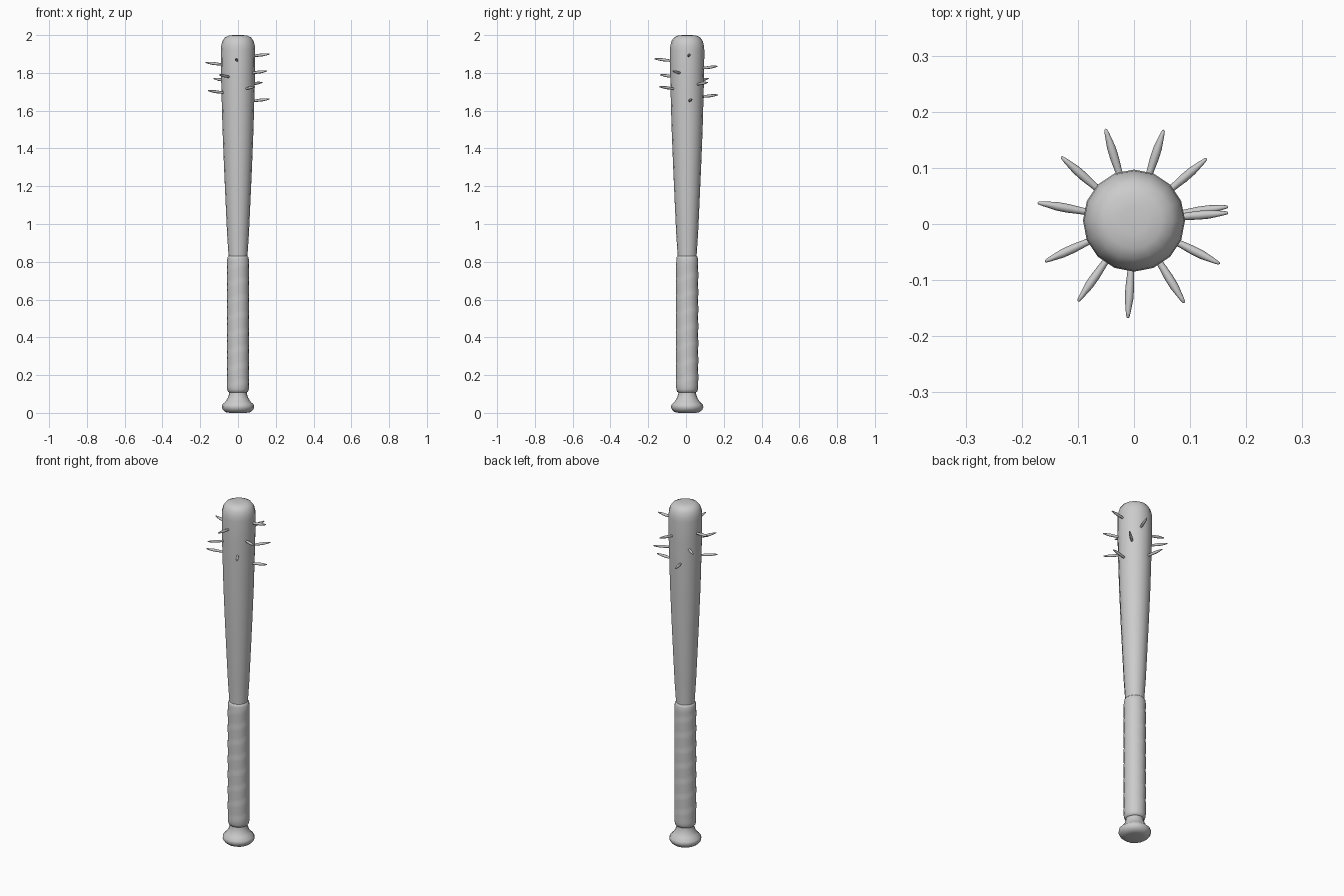
import bpy, bmesh, math
from mathutils import Vector

if "Cube" in bpy.data.objects:
    bpy.data.objects.remove(bpy.data.objects["Cube"])

CY = 0.006      # bat axis, slightly behind the origin
SIDES = 16


def make_object(name, bm, angle=50):
    bmesh.ops.remove_doubles(bm, verts=bm.verts, dist=1e-5)
    bmesh.ops.recalc_face_normals(bm, faces=bm.faces)
    me = bpy.data.meshes.new(name)
    bm.to_mesh(me)
    bm.free()
    ob = bpy.data.objects.new(name, me)
    bpy.context.collection.objects.link(ob)
    bpy.ops.object.select_all(action='DESELECT')
    ob.select_set(True)
    bpy.context.view_layer.objects.active = ob
    bpy.ops.object.shade_smooth_by_angle(angle=math.radians(angle))
    return ob


def lathe(name, profile, wobble=None, sides=SIDES):
    """Rings around the bat axis from (radius, z) points, capped at both ends."""
    bm = bmesh.new()
    rings = []
    for r, z in profile:
        ring = []
        for i in range(sides):
            a = 2 * math.pi * i / sides
            rr = r + (wobble(a, z) if wobble else 0)
            ring.append(bm.verts.new((rr * math.cos(a), CY + rr * math.sin(a), z)))
        rings.append(ring)
    for lo, hi in zip(rings, rings[1:]):
        for i in range(sides):
            j = (i + 1) % sides
            bm.faces.new((lo[i], lo[j], hi[j], hi[i]))
    bm.faces.new(rings[0][::-1])
    bm.faces.new(rings[-1])
    return make_object(name, bm)


# Wooden body with knob, handle and barrel
lathe("bat_body", [
    (0.045, 0.0), (0.066, 0.004), (0.080, 0.016), (0.086, 0.030), (0.083, 0.044),
    (0.066, 0.060), (0.055, 0.078), (0.047, 0.100), (0.046, 0.13), (0.047, 0.50),
    (0.050, 0.83), (0.058, 0.95), (0.065, 1.10), (0.074, 1.30), (0.082, 1.50),
    (0.087, 1.68), (0.090, 1.80), (0.091, 1.92), (0.089, 1.945), (0.082, 1.970),
    (0.069, 1.988), (0.050, 1.997), (0.025, 2.0)])


# Wrapped grip with faint spiral ridges
def ridge(a, z):
    if 0.14 < z < 0.80:
        return 0.0025 * ((z / 0.09 - a / (2 * math.pi)) % 1.0 - 0.5)
    return 0


grip = [(0.046, 0.108), (0.053, 0.112), (0.057, 0.125)]
grip += [(0.0585, 0.14 + 0.015 * i) for i in range(45)]
grip += [(0.057, 0.815), (0.055, 0.825), (0.049, 0.832)]
lathe("grip_wrap", grip, ridge)

# Spikes spiralling down the barrel: tip positions
tips = [(0.168, 0.020, 1.90), (-0.011, -0.168, 1.875), (-0.172, 0.038, 1.855),
        (0.053, 0.168, 1.835), (0.153, -0.071, 1.81), (-0.100, -0.138, 1.79),
        (-0.130, 0.120, 1.77), (0.130, 0.117, 1.75), (0.090, -0.141, 1.727),
        (-0.159, -0.067, 1.706), (-0.051, 0.170, 1.684), (0.168, 0.031, 1.662)]
spike_profile = [(0.0, 0.0), (0.0015, 0.0025), (0.010, 0.0042), (0.035, 0.0076),
                 (0.055, 0.0078), (0.080, 0.0062), (0.105, 0.0060)]


def spike(name, tip):
    tip = Vector(tip)
    out = Vector((tip.x, tip.y - CY, 0)).normalized()
    axis = (out + Vector((0, 0, 0.12))).normalized()
    u = axis.cross(Vector((0, 0, 1))).normalized()
    v = axis.cross(u)
    bm = bmesh.new()
    rings = []
    for d, r in spike_profile[1:]:
        rings.append([bm.verts.new(tip - axis * d + r * (u * math.cos(t) + v * math.sin(t)))
                      for t in (2 * math.pi * k / 8 for k in range(8))])
    for lo, hi in zip(rings, rings[1:]):
        for i in range(8):
            j = (i + 1) % 8
            bm.faces.new((lo[i], lo[j], hi[j], hi[i]))
    point = bm.verts.new(tip)
    for i in range(8):
        bm.faces.new((point, rings[0][(i + 1) % 8], rings[0][i]))
    bm.faces.new(rings[-1])
    make_object(name, bm)


for n, t in enumerate(tips, 1):
    spike(f"spike_{n:02d}", t)
